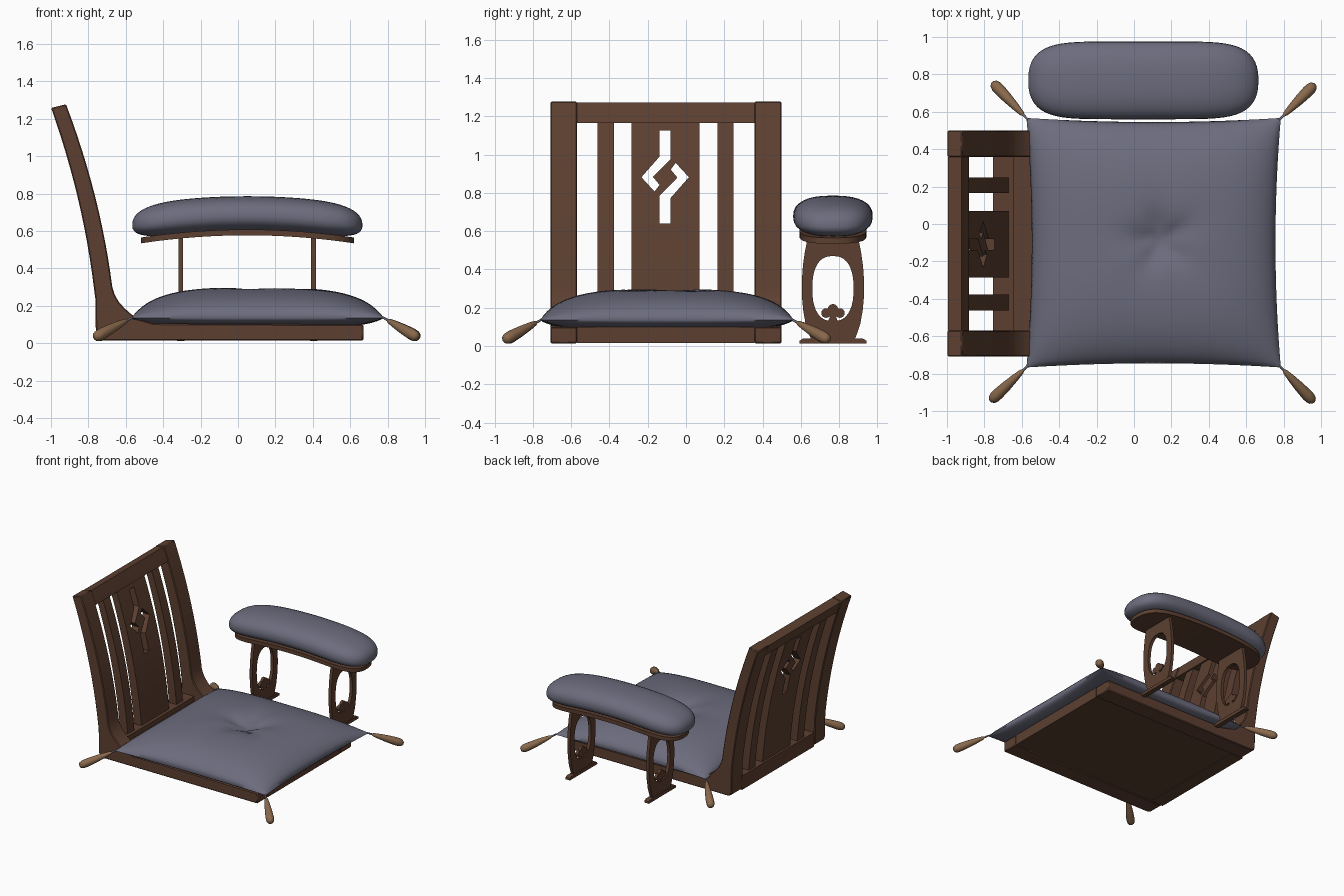
import bpy, bmesh, math
from mathutils import Vector

if "Cube" in bpy.data.objects:
    bpy.data.objects.remove(bpy.data.objects["Cube"])


def material(name, col):
    m = bpy.data.materials.new(name)
    m.diffuse_color = (*col, 1)
    m.use_nodes = True
    m.node_tree.nodes["Principled BSDF"].inputs["Base Color"].default_value = m.diffuse_color
    return m


WOOD = material("dark_wood", (0.107, 0.050, 0.030))
FABRIC = material("grey_blue_fabric", (0.150, 0.150, 0.208))
TAN = material("tan_tassel", (0.250, 0.140, 0.072))


def finish(name, bm, mat, angle=35, bevel=0):
    bmesh.ops.recalc_face_normals(bm, faces=bm.faces)
    me = bpy.data.meshes.new(name)
    bm.to_mesh(me)
    bm.free()
    me.materials.append(mat)
    for p in me.polygons:
        p.use_smooth = True
    me.set_sharp_from_angle(angle=math.radians(angle))
    ob = bpy.data.objects.new(name, me)
    bpy.context.collection.objects.link(ob)
    if bevel:
        b = ob.modifiers.new("bevel", 'BEVEL')
        b.width, b.segments = bevel, 1
        b.limit_method, b.angle_limit = 'ANGLE', math.radians(45)
    return ob


def loft(name, rings, mat, angle=35):
    """Skin a list of closed rings and cap both ends."""
    bm = bmesh.new()
    rs = [[bm.verts.new(p) for p in r] for r in rings]
    n = len(rs[0])
    for a, b in zip(rs, rs[1:]):
        for i in range(n):
            bm.faces.new((a[i], a[(i + 1) % n], b[(i + 1) % n], b[i]))
    bm.faces.new(rs[0])
    bm.faces.new(rs[-1])
    return finish(name, bm, mat, angle)


def prism(name, pts, lo, hi, axis='y', bevel=0.0):
    """Extrude a profile: (x,z) along y, or (y,z) along x."""
    place = (lambda p, d: (p[0], d, p[1])) if axis == 'y' else (lambda p, d: (d, p[0], p[1]))
    ob = loft(name, [[place(p, d) for p in pts] for d in (lo, hi)], WOOD)
    if bevel:
        b = ob.modifiers.new("bevel", 'BEVEL')
        b.width, b.segments = bevel, 1
        b.limit_method, b.angle_limit = 'ANGLE', math.radians(45)
    return ob


def box(name, x0, x1, y0, y1, z0, z1):
    return prism(name, [(x0, z0), (x1, z0), (x1, z1), (x0, z1)], y0, y1)


# Curved lines of the backrest
def back(z):
    d = z - 0.2
    return -0.76 - 0.097 * d - 0.122 * d * d


def front(z):
    d = z - 0.3
    return -0.672 - 0.127 * d - 0.129 * d * d


def back_strip(z0, z1, inset, lift=0.0, n=12):
    zs = [z0 + (z1 - z0) * i / n for i in range(n + 1)]
    return ([(back(z) + inset, z) for z in zs] +
            [(front(z + lift * i / n) - inset, z + lift * i / n) for i, z in reversed(list(enumerate(zs)))])


# Side frames: post and seat rail in one L-shaped piece
L_shape = back_strip(0.3, 1.258, 0, 0.02) + [
    (-0.66, 0.262), (-0.64, 0.225), (-0.608, 0.188), (-0.57, 0.155), (-0.52, 0.125), (-0.45, 0.105),
    (0.67, 0.10), (0.67, 0.014), (-0.725, 0.014), (-0.75, 0.025), (-0.76, 0.05), (-0.763, 0.24)]
for nm, y0, y1 in (("left_side_frame", -0.708, -0.57), ("right_side_frame", 0.358, 0.50)):
    prism(nm, L_shape, y0, y1, bevel=0.006)

# Backrest rails and slats
prism("top_rail", back_strip(1.165, 1.255, 0.004, 0.018, 4), -0.57, 0.358)
box("lower_back_rail", -0.755, -0.645, -0.57, 0.358, 0.016, 0.13)
prism("left_slat", back_strip(0.1, 1.19, 0.016), -0.462, -0.376)
prism("right_slat", back_strip(0.1, 1.19, 0.016), 0.165, 0.248)
splat = prism("centre_splat", back_strip(0.1, 1.19, 0.016), -0.285, 0.07)

# Two hooked cutouts around a diamond, turned half way about the centre
hook = [(-0.029, 0.243), (0.029, 0.243), (0.029, 0.105), (-0.064, 0.0),
        (-0.029, -0.04), (-0.055, -0.075), (-0.124, 0.0), (-0.029, 0.108)]
hook[2:4] = [(0.029, 0.096), (-0.064, 0.002)]
for s in (1, -1):
    cut = prism("cutter", [(-0.109 + s * y, 0.882 + s * z) for y, z in hook], -1.3, -0.4, 'x')
    cut.hide_render = True
    m = splat.modifiers.new("cut", 'BOOLEAN')
    m.operation, m.object, m.solver = 'DIFFERENCE', cut, 'EXACT'
    dg = bpy.context.evaluated_depsgraph_get()
    me = bpy.data.meshes.new_from_object(splat.evaluated_get(dg))
    splat.modifiers.clear()
    splat.data = me
    bpy.data.objects.remove(cut)
splat.data.set_sharp_from_angle(angle=math.radians(35))

# Seat base
box("front_seat_rail", 0.55, 0.668, -0.57, 0.358, 0.016, 0.098)
box("seat_panel", -0.65, 0.555, -0.57, 0.358, 0.02, 0.092)

# Seat cushion: pinched square pillow with a creased tuft
N = 56
CX, CY, HX, HY = 0.105, -0.10, 0.68, 0.667


def cushion_point(i, j, top):
    u, v = (-math.cos(math.pi * k / N) * 0.5 + (2 * k / N - 1) * 0.5 for k in (i, j))
    x = CX + HX * u * (1 - 0.042 * (1 - v * v))
    y = CY + HY * v * (1 - 0.033 * (1 - u * u))
    f = ((1 - abs(u) ** 3) * (1 - abs(v) ** 3))
    if not top:
        return (x, y, 0.135 - 0.06 * f ** 0.5)
    dx, dy = x - 0.14, y + 0.085
    r, a = math.hypot(dx, dy), math.atan2(dy, dx)
    z = 0.135 + 0.168 * f ** 0.55 - 0.05 * math.exp(-(r / 0.13) ** 2) - 0.012 * math.exp(-(r / 0.3) ** 2)
    z += 0.009 * math.cos(5 * a + 0.6) * (r / 0.1) * math.exp(1 - r / 0.08)
    return (x, y, z)


bm = bmesh.new()
for top in (True, False):
    g = [[bm.verts.new(cushion_point(i, j, top)) for j in range(N + 1)] for i in range(N + 1)]
    for i in range(N):
        for j in range(N):
            bm.faces.new((g[i][j], g[i + 1][j], g[i + 1][j + 1], g[i][j + 1]))
bmesh.ops.remove_doubles(bm, verts=bm.verts, dist=0.0002)
finish("seat_cushion", bm, FABRIC, 70)

# Corner tassels
shape = [(-0.02, 0.006), (0.12, 0.007), (0.17, 0.013), (0.35, 0.02), (0.6, 0.027), (0.85, 0.031),
         (0.95, 0.030), (1.02, 0.024), (1.06, 0.012)]
for nm, a, b in (("back_right", (0.78, 0.56), (0.955, 0.735)), ("front_right", (0.78, -0.76), (0.95, -0.94)),
                 ("back_left", (-0.57, 0.56), (-0.745, 0.745)), ("front_left", (-0.57, -0.76), (-0.755, -0.935))):
    p, q = Vector((*a, 0.135)), Vector((*b, 0.036))
    d = (q - p).normalized()
    s = d.cross(Vector((0, 0, 1))).normalized()
    t = d.cross(s)
    for part, mat, prof in (("cord", FABRIC, shape[:2]), ("tassel", TAN, shape[1:])):
        loft(nm + "_" + part, [[p.lerp(q, k) + r * (s * math.cos(w) + t * math.sin(w))
             for w in (2 * math.pi * i / 14 for i in range(14))] for k, r in prof], mat, 60)

# Armrest pad and its board: bent lozenges
AX, AY = 0.05, 0.768


def sections(half_len, section):
    rings = []
    for i in range(41):
        t = -math.cos(math.pi * i / 40) * 0.9995
        w = (1 - abs(t) ** 6) ** 0.4
        x = half_len * t
        drop = 0.05 * (x / 0.615) ** 2
        rings.append([(AX + x, AY + y, z - drop) for y, z in section(w)])
    return rings


def pad_section(w):
    out = []
    for i in range(32):
        a = 2 * math.pi * i / 32
        c, s = math.cos(a), math.sin(a)
        y = 0.208 * w * math.copysign(abs(c) ** 0.8, c)
        z = 0.68 + (0.106 if s > 0 else 0.085) * w * math.copysign(abs(s) ** 0.85, s)
        out.append((y, z))
    return out


loft("armrest_pad", sections(0.615, pad_section), FABRIC, 70)
loft("armrest_board", sections(0.57, lambda w: [(-0.175 * w, 0.577), (0.175 * w, 0.577),
                                                (0.175 * w, 0.608), (-0.175 * w, 0.608)]), WOOD)

# Armrest legs: pierced panel, foot and clover ornament
half = [(0.125, 0.018), (0.115, 0.037), (0.128, 0.07), (0.143, 0.115), (0.156, 0.19), (0.163, 0.27),
        (0.162, 0.35), (0.157, 0.42), (0.147, 0.49), (0.137, 0.54), (0.137, 0.585)]
outline = half + [(-y, z) for y, z in reversed(half)]
hole = []
for i in range(40):
    a = 2 * math.pi * i / 40
    c, s = math.cos(a), math.sin(a)
    hole.append((0.108 * math.copysign(abs(c) ** 0.8, c), 0.30 + 0.17 * math.copysign(abs(s) ** 0.85, s)))


def disc(y, z, r):
    return [(AY + y + r * math.cos(2 * math.pi * k / 16), z + r * math.sin(2 * math.pi * k / 16)) for k in range(16)]


for nm, x in (("left", -0.306), ("right", 0.404)):
    leg = prism(nm + "_armrest_leg", [(AY + y, z) for y, z in outline], x - 0.0125, x + 0.0125, 'x')
    cut = prism("cutter", [(AY + y, z) for y, z in hole], x - 0.1, x + 0.1, 'x')
    m = leg.modifiers.new("hole", 'BOOLEAN')
    m.operation, m.object, m.solver = 'DIFFERENCE', cut, 'EXACT'
    me = bpy.data.meshes.new_from_object(leg.evaluated_get(bpy.context.evaluated_depsgraph_get()))
    leg.modifiers.clear()
    leg.data = me
    bpy.data.objects.remove(cut)
    me.set_sharp_from_angle(angle=math.radians(35))
    prism(nm + "_armrest_foot", [(AY + y, z) for y, z in ((-0.176, 0.012), (0.176, 0.012), (0.174, 0.028),
          (0.158, 0.038), (-0.158, 0.038), (-0.174, 0.028))], x - 0.02, x + 0.02, 'x')
    for k, (y, z, r) in enumerate(((-0.036, 0.172, 0.025), (0.036, 0.172, 0.025), (0, 0.192, 0.027), (0, 0.165, 0.022))):
        prism(f"{nm}_clover_{k + 1}", disc(y, z, r), x - 0.0115, x + 0.0115, 'x')
    prism(nm + "_clover_stem", [(AY - 0.03, 0.12), (AY + 0.03, 0.12), (AY + 0.012, 0.16), (AY - 0.012, 0.16)],
          x - 0.0115, x + 0.0115, 'x')
